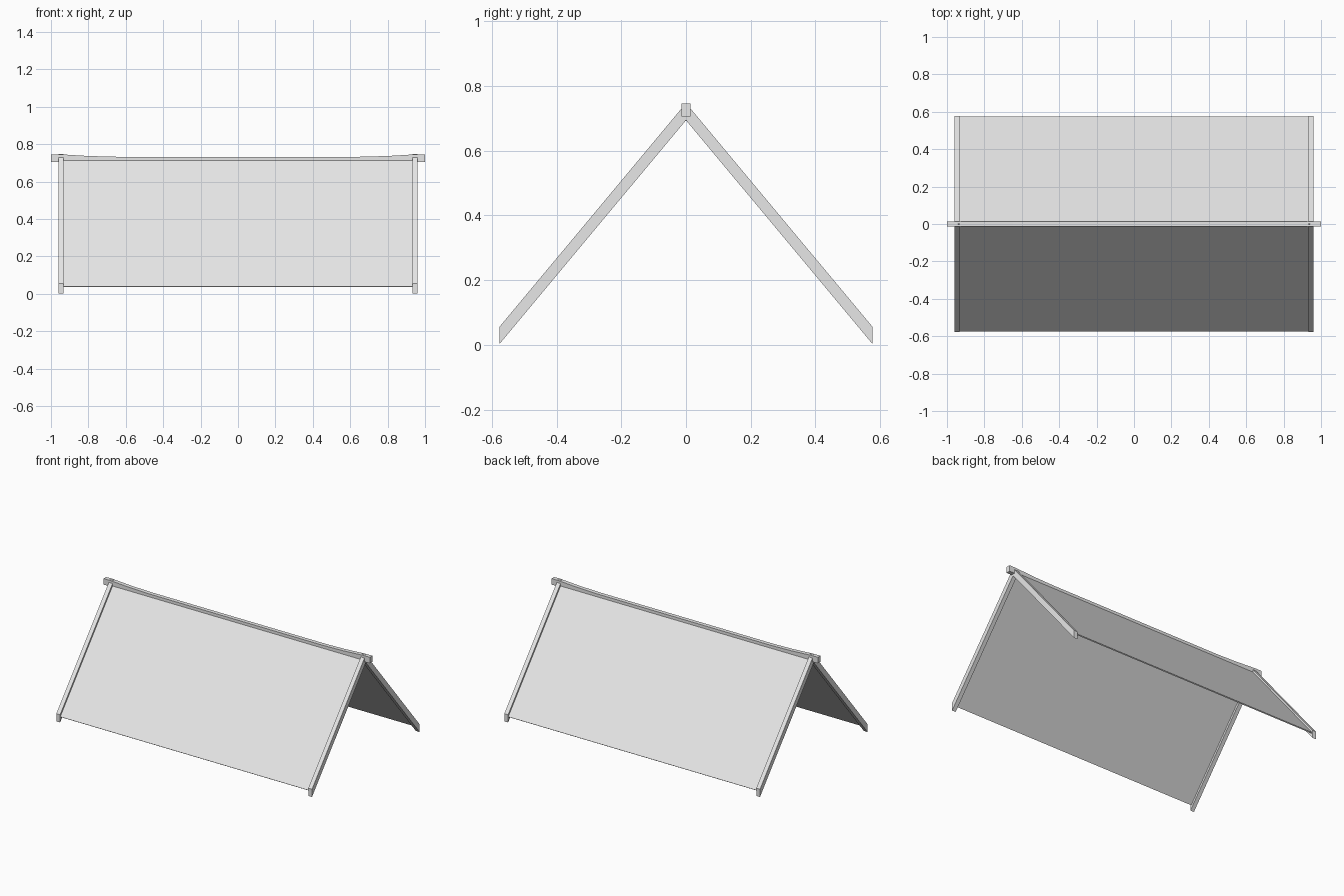
import bpy
import bmesh
from mathutils import Vector

default = bpy.data.objects.get("Cube")
if default:
    bpy.data.objects.remove(default, do_unlink=True)

# Plain light grey for the whole model
grey = bpy.data.materials.new("light_grey")
grey.use_nodes = True
COLOUR = (0.8, 0.8, 0.8, 1)
grey.diffuse_color = COLOUR
bsdf = next(n for n in grey.node_tree.nodes if n.type == "BSDF_PRINCIPLED")
bsdf.inputs["Base Color"].default_value = COLOUR

HALF_SPAN = 0.577                # eaves distance from the ridge line
RISE = 0.692                     # height gained from eaves to ridge
SLOPE = RISE / HALF_SPAN


def loft(name, sections):
    """Join matching closed cross-sections into one capped solid."""
    bm = bmesh.new()
    rings = [[bm.verts.new(p) for p in s] for s in sections]
    n = len(rings[0])
    for a, b in zip(rings, rings[1:]):
        for i in range(n):
            j = (i + 1) % n
            bm.faces.new((a[i], a[j], b[j], b[i]))
    bm.faces.new(rings[0])
    bm.faces.new(rings[-1])
    bmesh.ops.recalc_face_normals(bm, faces=bm.faces)
    mesh = bpy.data.meshes.new(name)
    bm.to_mesh(mesh)
    bm.free()
    mesh.materials.append(grey)
    obj = bpy.data.objects.new(name, mesh)
    bpy.context.collection.objects.link(obj)
    return obj


def extrude_x(name, profile, x0, x1):
    """Sweep a (y, z) profile along x."""
    return loft(name, [[(x, y, z) for y, z in profile] for x in (x0, x1)])


normal = Vector((SLOPE, 1)).normalized()     # outward, in (distance, height)

for side, y_sign in (("front", -1), ("back", 1)):
    # Sloping end rafters with plumb-cut feet
    rafter = [(y_sign * HALF_SPAN, 0.002), (y_sign * HALF_SPAN, 0.055),
              (0, 0.055 + RISE), (0, 0.002 + RISE)]
    for end, x_sign in (("left", 1), ("right", -1)):
        extrude_x(f"{side}_{end}_rafter", rafter, x_sign * 0.932, x_sign * 0.96)

    # Thin roof panel, recessed between the rafters
    eave = Vector((HALF_SPAN - 0.002, 0.04))
    ridge = Vector((0, 0.04 + RISE - 0.002))
    inner = normal * 0.007
    panel = [eave, ridge, ridge - inner, eave - inner]
    extrude_x(f"{side}_panel", [(y_sign * p.x, p.y) for p in panel], -0.937, 0.937)

# Ridge beam that sags slightly away from its two ends
stations = [(0.65, 0.013), (0.8, 0.009), (0.95, 0.0), (1.0, 0.0)]
path = [(-x, d) for x, d in reversed(stations)] + stations
W = 0.014
loft("ridge_beam", [[(x, -W, 0.705 - d), (x, W, 0.705 - d),
                     (x, W, 0.746 - d), (x, -W, 0.746 - d)] for x, d in path])
